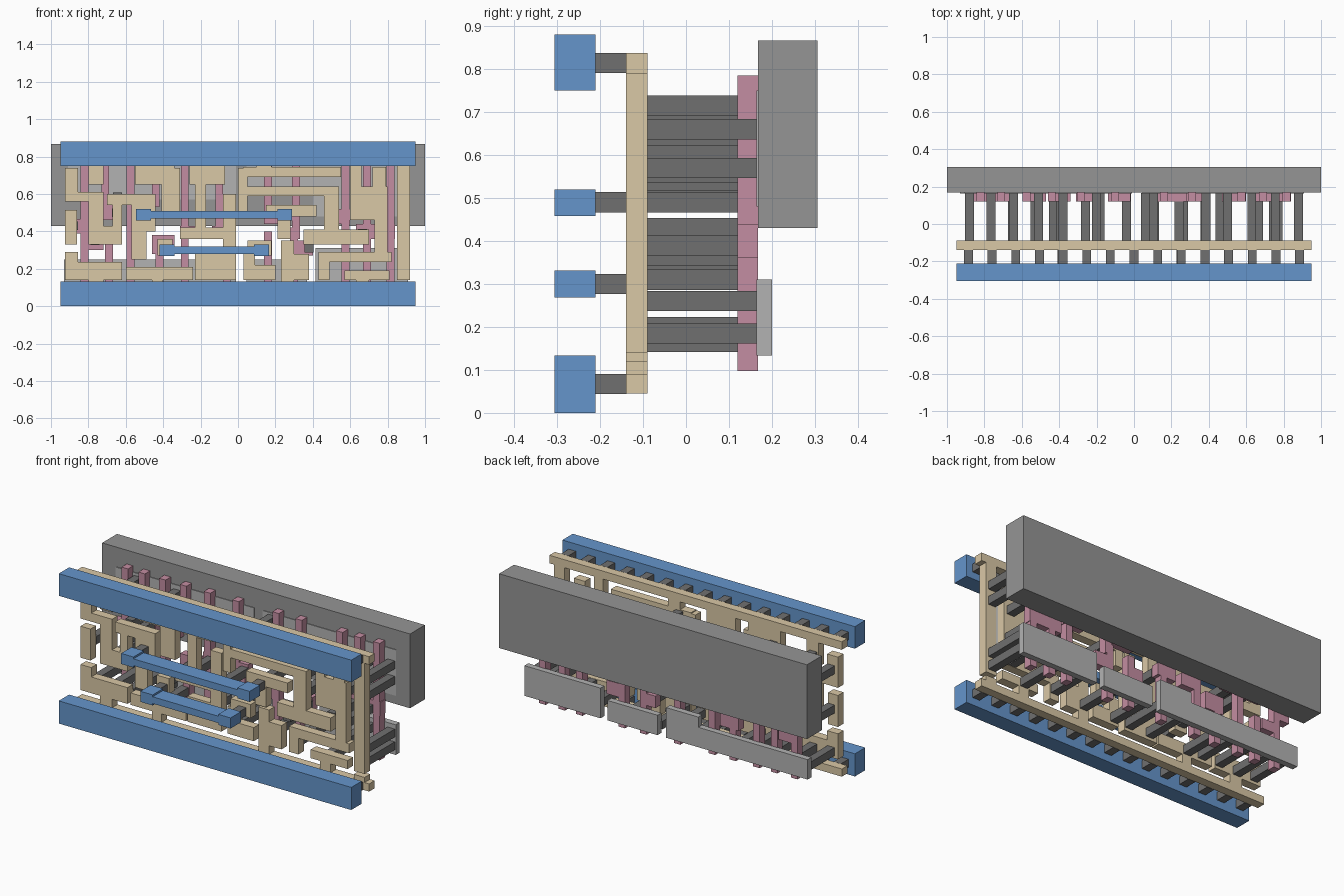
import bpy, bmesh, math


def material(name, rgb):
    m = bpy.data.materials.new(name)
    m.diffuse_color = (*rgb, 1)
    return m


BLUE = material("blue", (0.13, 0.30, 0.60))
TAN = material("tan", (0.70, 0.58, 0.38))
PINK = material("pink", (0.55, 0.27, 0.36))
DARK = material("dark_grey", (0.16, 0.16, 0.16))
MID = material("mid_grey", (0.30, 0.30, 0.30))
LIGHT = material("light_grey", (0.45, 0.45, 0.45))


def layer(name, rects, y0, y1, mat):
    """Union of x/z rectangles (x0, x1, z0, z1), extruded from y0 to y1."""
    xs = sorted({round(v, 4) for r in rects for v in r[:2]})
    zs = sorted({round(v, 4) for r in rects for v in r[2:]})
    filled = set()
    for r in rects:
        a, b, c, d = (round(v, 4) for v in r)
        for i in range(xs.index(a), xs.index(b)):
            for k in range(zs.index(c), zs.index(d)):
                filled.add((i, k))
    bm = bmesh.new()
    cache = {}

    def vert(i, y, k):
        if (i, y, k) not in cache:
            cache[i, y, k] = bm.verts.new((xs[i], y, zs[k]))
        return cache[i, y, k]

    def face(*pts):
        bm.faces.new([vert(*p) for p in pts])

    for i, k in filled:
        I, K = i + 1, k + 1
        face((i, y0, k), (I, y0, k), (I, y0, K), (i, y0, K))
        face((i, y1, K), (I, y1, K), (I, y1, k), (i, y1, k))
        if (i - 1, k) not in filled:
            face((i, y1, k), (i, y0, k), (i, y0, K), (i, y1, K))
        if (I, k) not in filled:
            face((I, y0, k), (I, y1, k), (I, y1, K), (I, y0, K))
        if (i, k - 1) not in filled:
            face((i, y0, k), (i, y1, k), (I, y1, k), (I, y0, k))
        if (i, K) not in filled:
            face((i, y0, K), (I, y0, K), (I, y1, K), (i, y1, K))
    bmesh.ops.recalc_face_normals(bm, faces=bm.faces)
    bmesh.ops.dissolve_limit(bm, angle_limit=math.radians(1),
                             verts=bm.verts, edges=bm.edges)
    me = bpy.data.meshes.new(name)
    bm.to_mesh(me)
    bm.free()
    me.materials.append(mat)
    ob = bpy.data.objects.new(name, me)
    bpy.context.collection.objects.link(ob)


def squares(points, s=0.047):
    h = s / 2
    return [(x - h, x + h, z - h, z + h) for x, z in points]


# Back slab
layer("back_slab", [(-1, 1, 0.43, 0.866)], 0.168, 0.306, MID)

# Thin pads: lower pads below the slab, upper pads set into it
layer("lower_pads", [
    (-0.93, -0.36, 0.133, 0.25), (-0.36, -0.01, 0.133, 0.25), (-0.22, -0.01, 0.133, 0.31),
    (0.045, 0.37, 0.133, 0.25), (0.045, 0.17, 0.133, 0.25),
    (0.415, 0.91, 0.133, 0.31)], 0.164, 0.2, LIGHT)
layer("upper_pads", [
    (-0.91, -0.36, 0.57, 0.75), (-0.36, -0.01, 0.57, 0.75),
    (0.045, 0.40, 0.63, 0.75), (0.40, 0.91, 0.48, 0.75)], 0.164, 0.2, LIGHT)

# Pink strips with wider landing pads
W = 0.021
full = [-0.82, -0.575, 0.575, 0.815]
top_half = [(-0.71, 0.47), (-0.44, 0.53), (-0.285, 0.40), (-0.10, 0.40),
            (0.16, 0.46), (0.31, 0.36), (0.69, 0.40)]
low_half = [(-0.69, 0.36), (-0.42, 0.38), (-0.285, 0.42), (-0.06, 0.42),
            (0.16, 0.40), (0.30, 0.42), (0.69, 0.42)]
pink = [(x - W, x + W, 0.098, 0.785) for x in full]
pink += [(x - W, x + W, z, 0.785) for x, z in top_half]
pink += [(x - W, x + W, 0.098, z) for x, z in low_half]
pink += [(-0.90, -0.82, 0.39, 0.465), (-0.82, -0.72, 0.30, 0.36),
         (-0.73, -0.62, 0.46, 0.54), (-0.575, -0.47, 0.46, 0.53),
         (-0.46, -0.34, 0.28, 0.38), (-0.31, -0.18, 0.36, 0.43),
         (-0.14, -0.02, 0.36, 0.43), (0.08, 0.18, 0.27, 0.34),
         (0.14, 0.28, 0.44, 0.52), (0.28, 0.40, 0.27, 0.35),
         (0.47, 0.60, 0.44, 0.52), (0.63, 0.84, 0.36, 0.44)]
layer("pink_strips", pink, 0.12, 0.168, PINK)

# Tan routing: two rails and left part
left = [
    (-0.95, 0.95, 0.045, 0.09), (-0.95, 0.95, 0.79, 0.837),
    (-0.925, -0.86, 0.33, 0.515),
    (-0.925, -0.855, 0.56, 0.74), (-0.925, -0.72, 0.56, 0.61),
    (-0.925, -0.855, 0.14, 0.29), (-0.925, -0.62, 0.14, 0.235),
    (-0.80, -0.72, 0.33, 0.57), (-0.80, -0.62, 0.33, 0.43),
    (-0.67, -0.62, 0.33, 0.60), (-0.80, -0.72, 0.65, 0.80),
    (-0.80, -0.72, 0.08, 0.15),
    (-0.70, -0.44, 0.54, 0.60), (-0.57, -0.44, 0.40, 0.60), (-0.57, -0.49, 0.25, 0.42),
    (-0.55, -0.34, 0.65, 0.80), (-0.41, -0.31, 0.48, 0.74),
    (-0.43, -0.35, 0.27, 0.36), (-0.60, -0.24, 0.14, 0.21),
    (-0.46, -0.40, 0.08, 0.15), (-0.26, -0.07, 0.65, 0.80),
    (-0.23, -0.17, 0.40, 0.70), (-0.31, -0.01, 0.36, 0.42),
    (-0.08, -0.01, 0.14, 0.60), (-0.23, -0.01, 0.14, 0.29)]
# Tan routing: right part
right = [
    (0.03, 0.55, 0.69, 0.745), (0.10, 0.18, 0.69, 0.80),
    (0.00, 0.05, 0.50, 0.74), (0.00, 0.52, 0.59, 0.64),
    (0.15, 0.42, 0.48, 0.54), (0.21, 0.28, 0.36, 0.54),
    (0.05, 0.18, 0.27, 0.35), (0.03, 0.09, 0.14, 0.30),
    (0.03, 0.20, 0.14, 0.22), (0.23, 0.38, 0.14, 0.28),
    (0.23, 0.30, 0.08, 0.35),
    (0.35, 0.70, 0.33, 0.41), (0.46, 0.54, 0.39, 0.64),
    (0.60, 0.80, 0.46, 0.64), (0.60, 0.66, 0.60, 0.80),
    (0.72, 0.79, 0.60, 0.745), (0.73, 0.80, 0.25, 0.50),
    (0.43, 0.82, 0.235, 0.29), (0.43, 0.49, 0.14, 0.29),
    (0.57, 0.81, 0.14, 0.19), (0.63, 0.70, 0.08, 0.15),
    (0.85, 0.92, 0.14, 0.80), (0.85, 0.92, 0.08, 0.12)]
layer("tan_routing", left + right, -0.14, -0.089, TAN)

# Long posts from tan routing to the pink strips and thin pads
layer("posts_to_strips", squares([
    (-0.88, 0.43), (-0.765, 0.35), (-0.65, 0.50), (-0.53, 0.49),
    (-0.39, 0.32), (-0.26, 0.39), (-0.04, 0.39), (0.11, 0.31),
    (0.24, 0.49), (0.38, 0.31), (0.50, 0.49), (0.665, 0.39), (0.77, 0.39)]),
    -0.09, 0.121, DARK)
layer("posts_to_pads", squares([
    (-0.88, 0.18), (-0.765, 0.17), (-0.645, 0.18), (-0.53, 0.18),
    (-0.43, 0.17), (-0.18, 0.18), (-0.04, 0.18), (0.06, 0.18), (0.265, 0.18),
    (0.46, 0.20), (0.665, 0.165), (0.745, 0.26), (0.88, 0.185), (0.88, 0.26),
    (-0.88, 0.66), (-0.765, 0.71), (-0.645, 0.585), (-0.51, 0.70),
    (-0.38, 0.66), (-0.20, 0.66), (0.105, 0.715), (0.385, 0.615),
    (0.50, 0.60), (0.63, 0.66), (0.63, 0.54), (0.755, 0.66),
    (0.755, 0.56), (0.88, 0.57), (0.88, 0.66)]), -0.09, 0.166, DARK)

# Short posts from blue bars to tan routing
pins = [(i * 0.1265, z) for i in range(-7, 8) for z in (0.067, 0.814)]
pins += [(-0.507, 0.49), (0.25, 0.49), (-0.385, 0.30), (0.127, 0.30)]
layer("short_posts", squares(pins), -0.211, -0.139, DARK)

# Blue rails and the two straps with wider ends
layer("bottom_rail", [(-0.95, 0.95, 0, 0.133)], -0.306, -0.21, BLUE)
layer("top_rail", [(-0.95, 0.95, 0.75, 0.88)], -0.306, -0.21, BLUE)
for name, x0, x1, z in (("upper_strap", -0.545, 0.29, 0.489),
                        ("lower_strap", -0.42, 0.166, 0.30)):
    layer(name, [(x0, x1, z - 0.02, z + 0.02),
                 (x0, x0 + 0.08, z - 0.031, z + 0.031),
                 (x1 - 0.08, x1, z - 0.031, z + 0.031)], -0.306, -0.21, BLUE)
